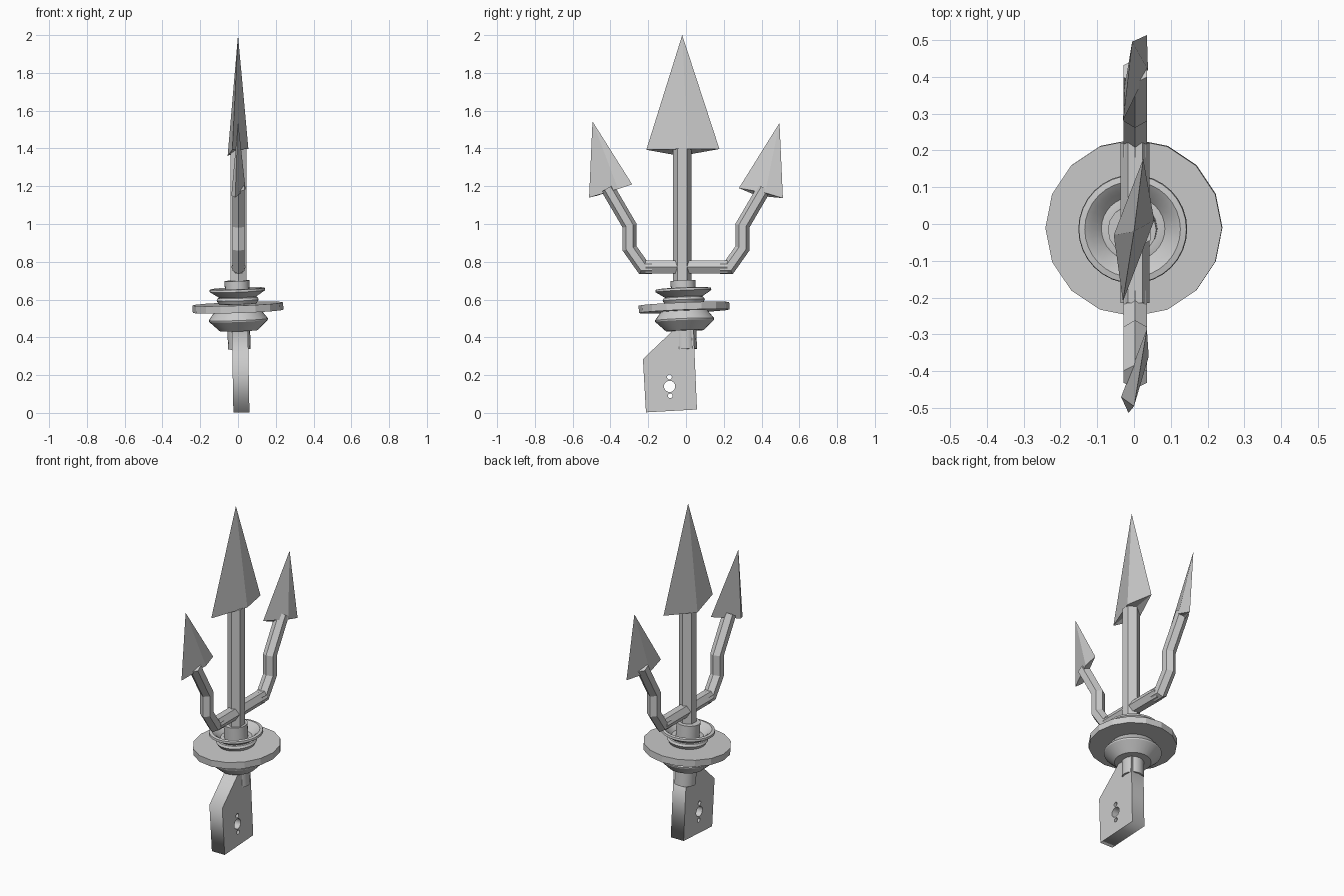
import bpy, bmesh, math
from mathutils import Vector, Matrix

if "Cube" in bpy.data.objects:
    bpy.data.objects.remove(bpy.data.objects["Cube"])

steel = bpy.data.materials.new("grey_steel")
steel.diffuse_color = (0.6, 0.6, 0.6, 1)
steel.use_nodes = True
steel.node_tree.nodes["Principled BSDF"].inputs["Base Color"].default_value = steel.diffuse_color

# The guard, sleeve and blade lean slightly around this pivot
PIVOT = Vector((0, -0.01, 0.55))
LEAN = Vector((0, 0, 1)).rotation_difference(Vector((-0.035, -0.04, 1))).to_matrix()


def finish(name, bm, smooth=False):
    bmesh.ops.recalc_face_normals(bm, faces=bm.faces)
    me = bpy.data.meshes.new(name)
    bm.to_mesh(me)
    bm.free()
    me.materials.append(steel)
    ob = bpy.data.objects.new(name, me)
    bpy.context.collection.objects.link(ob)
    if smooth:
        bpy.ops.object.select_all(action='DESELECT')
        ob.select_set(True)
        bpy.context.view_layer.objects.active = ob
        bpy.ops.object.shade_smooth_by_angle(angle=math.radians(30))
    return ob


def lathe(name, profile, sides=32, smooth=True):
    """Closed (radius, z) loop turned around the leaning axis; radius 0 merges."""
    bm = bmesh.new()
    rings = []
    for i in range(sides):
        a = 2 * math.pi * i / sides
        rings.append([bm.verts.new(PIVOT + LEAN @ Vector(
            (r * math.cos(a), r * math.sin(a), z - PIVOT.z))) for r, z in profile])
    n = len(profile)
    for i in range(sides):
        a, b = rings[i], rings[(i + 1) % sides]
        for j in range(n):
            k = (j + 1) % n
            if profile[j][0] == 0 and profile[k][0] == 0:
                continue
            bm.faces.new((a[j], b[j], b[k], a[k]))
    bmesh.ops.remove_doubles(bm, verts=bm.verts, dist=1e-5)
    return finish(name, bm, smooth)


def hex_rod(name, path, radius, phase=0, x=0.003):
    """Six-sided rod with mitred bends along a (y, z) path."""
    bm = bmesh.new()
    pts = [Vector((x, y, z)) for y, z in path]
    rings = []
    for i, p in enumerate(pts):
        d0 = (p - pts[i - 1]).normalized() if i else None
        d1 = (pts[i + 1] - p).normalized() if i < len(pts) - 1 else None
        d0, d1 = d0 or d1, d1 or d0
        t = (d0 + d1).normalized()
        side = Vector((0, -t.z, t.y)) / t.dot(d0)
        rings.append([bm.verts.new(p + radius * (math.cos(a) * Vector((1, 0, 0)) + math.sin(a) * side))
                      for a in (math.radians(phase + 60 * k) for k in range(6))])
    for a, b in zip(rings, rings[1:]):
        for k in range(6):
            bm.faces.new((a[k], a[(k + 1) % 6], b[(k + 1) % 6], b[k]))
    bm.faces.new(rings[0])
    bm.faces.new(rings[-1])
    return finish(name, bm)


def spear_head(name, apex, base):
    """Thin four-sided pyramid; base creased across its wide diagonal."""
    bm = bmesh.new()
    tip = bm.verts.new(apex)
    b = [bm.verts.new(p) for p in base]
    for k in range(4):
        bm.faces.new((tip, b[k], b[(k + 1) % 4]))
    bm.faces.new((b[0], b[1], b[2]))
    bm.faces.new((b[0], b[2], b[3]))
    return finish(name, bm)


# Prongs
hex_rod("centre_shaft", [(-0.02, 0.60), (-0.02, 1.40)], 0.048, 90)
hex_rod("cross_bar", [(-0.215, 0.773), (0.22, 0.773)], 0.039)
for sign, name in ((1, "back_arm"), (-1, "front_arm")):
    hex_rod(name, [(sign * y, z) for y, z in
                   ((0.18, 0.771), (0.228, 0.771), (0.298, 0.87), (0.298, 0.99), (0.415, 1.19))],
            0.037, 30)

# Spear heads: outer, right, inner, left corners of each base
spear_head("centre_head", (0, -0.02, 2.0),
           [(0.025, 0.177, 1.397), (0.055, 0.01, 1.397), (-0.03, -0.21, 1.393), (-0.055, -0.03, 1.36)])
spear_head("back_head", (-0.005, 0.495, 1.535),
           [(0.035, 0.513, 1.137), (0.038, 0.42, 1.165), (-0.03, 0.28, 1.19), (-0.025, 0.375, 1.15)])
spear_head("front_head", (0.0, -0.495, 1.543),
           [(-0.015, -0.513, 1.14), (0.04, -0.36, 1.185), (0.035, -0.285, 1.21), (-0.035, -0.47, 1.15)])

# Guard: flat disc, stacked rings, collar, flared hub and sleeve
lathe("guard_disc", [(0, 0.577), (0.24, 0.577), (0.24, 0.538), (0, 0.538)], 16, False)
lathe("upper_ring", [(0.10, 0.614), (0.148, 0.645), (0.146, 0.657), (0.13, 0.66), (0.113, 0.648), (0.085, 0.616)])
lathe("lower_ring", [(0.06, 0.575), (0.10, 0.578), (0.112, 0.597), (0.105, 0.61), (0.085, 0.618), (0.06, 0.618)])
lathe("collar", [(0, 0.70), (0.066, 0.70), (0.066, 0.56), (0, 0.56)], 16)
lathe("flared_hub", [(0, 0.55), (0.115, 0.55), (0.157, 0.495), (0.155, 0.487), (0.10, 0.435), (0, 0.435)])
lathe("sleeve", [(0.06, 0.44), (0.06, 0.337), (0.05, 0.337), (0.05, 0.44)], 16)

# Tang plate: filled outline with three bolt holes
curve = bpy.data.curves.new("tang_outline", 'CURVE')
curve.dimensions = '2D'
curve.fill_mode = 'BOTH'
curve.extrude = 0.0425


def loop(points):
    s = curve.splines.new('POLY')
    s.points.add(len(points) - 1)
    for p, (y, z) in zip(s.points, points):
        p.co = (y, z, 0, 1)
    s.use_cyclic_u = True


loop([(-0.212, 0.003), (-0.228, 0.285), (-0.07, 0.435), (0.04, 0.44), (0.058, 0.018)])
for cy, cz, r, n in ((-0.087, 0.14, 0.03, 16), (-0.088, 0.19, 0.013, 10), (-0.083, 0.09, 0.013, 10)):
    loop([(cy + r * math.cos(2 * math.pi * k / n), cz + r * math.sin(2 * math.pi * k / n)) for k in range(n)])
tang = bpy.data.objects.new("tang_plate", curve)
bpy.context.collection.objects.link(tang)
# Outline x -> world y, outline y -> world z with a slight lean
tang.matrix_world = Matrix(((0, -0.018, 1, 0.018), (1, 0, 0, 0), (0, 1, 0, 0), (0, 0, 0, 1)))
bpy.context.view_layer.update()
mesh = bpy.data.meshes.new_from_object(tang.evaluated_get(bpy.context.evaluated_depsgraph_get()))
bm = bmesh.new()
bm.from_mesh(mesh)
bm.transform(Matrix(((0, -0.018, 1, 0.018), (1, 0, 0, 0), (0, 1, 0, 0), (0, 0, 0, 1))))
bmesh.ops.remove_doubles(bm, verts=bm.verts, dist=1e-5)
bpy.data.objects.remove(tang)
bpy.data.meshes.remove(mesh)
bpy.data.curves.remove(curve)
finish("tang_plate", bm)
